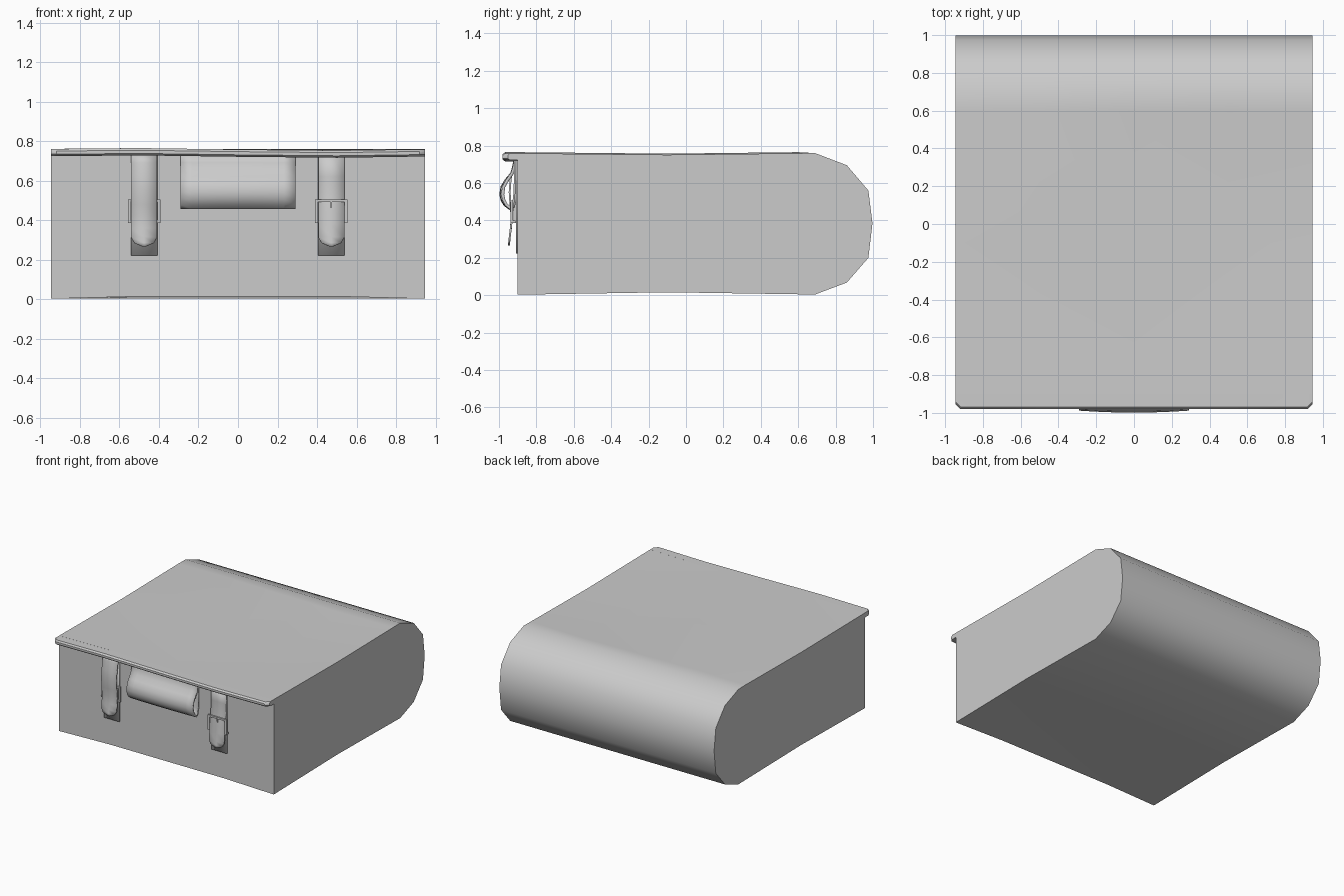
import bpy, bmesh
from mathutils import Vector

if "Cube" in bpy.data.objects:
    bpy.data.objects.remove(bpy.data.objects["Cube"])


def finish(name, bm, angle=0.7):
    bmesh.ops.recalc_face_normals(bm, faces=bm.faces)
    me = bpy.data.meshes.new(name)
    bm.to_mesh(me)
    bm.free()
    ob = bpy.data.objects.new(name, me)
    bpy.context.collection.objects.link(ob)
    bpy.ops.object.select_all(action='DESELECT')
    ob.select_set(True)
    bpy.context.view_layer.objects.active = ob
    bpy.ops.object.shade_smooth_by_angle(angle=angle)
    return ob


def loft(name, sections):
    """Skin closed sections and cap both ends."""
    bm = bmesh.new()
    rings = [[bm.verts.new(p) for p in s] for s in sections]
    n = len(rings[0])
    for a, b in zip(rings, rings[1:]):
        for i in range(n):
            j = (i + 1) % n
            bm.faces.new((a[i], a[j], b[j], b[i]))
    bm.faces.new(rings[0])
    bm.faces.new(rings[-1])
    return finish(name, bm)


def ribbon(name, x, path, thick=0.01, bow=0.0, cols=2):
    """Leather strip following (y, z, half width), optionally bowed forward."""
    bm = bmesh.new()
    rows = []
    for y, z, w in path:
        row = []
        for c in range(cols + 1):
            f = 2 * c / cols - 1
            out = bow * (1 - f * f) * max(0, -0.91 - y) / 0.08
            row.append(bm.verts.new((x + f * w, y - out, z)))
        rows.append(row)
    for a, b in zip(rows, rows[1:]):
        for i in range(cols):
            bm.faces.new((a[i], a[i + 1], b[i + 1], b[i]))
    ob = finish(name, bm, 0.9)
    mod = ob.modifiers.new("thickness", 'SOLIDIFY')
    mod.thickness = thick
    mod.offset = 0
    return ob


def boxes(name, parts):
    """Several boxes (centre, size) in one object."""
    bm = bmesh.new()
    for centre, size in parts:
        vs = bmesh.ops.create_cube(bm, size=1)["verts"]
        bmesh.ops.scale(bm, vec=Vector(size), verts=vs)
        bmesh.ops.translate(bm, vec=Vector(centre), verts=vs)
    return finish(name, bm, 0.5)


# Gentle waviness of the top and bottom panels across the width
stations = [-0.945, -0.5, 0, 0.5, 0.945]
top_wave = [0.0, 0.004, -0.003, -0.008, -0.002]
bottom_wave = [0.0, 0.012, 0.012, 0.012, 0.0]

# Case body: rounded back, flat front
profile = [(-0.9, 0.003), (-0.1, 0.016), (0.69, 0.004), (0.86, 0.068),
           (0.975, 0.2), (0.997, 0.385), (0.975, 0.56), (0.86, 0.695),
           (0.69, 0.76), (0.6, 0.761), (-0.1, 0.753), (-0.9, 0.761)]
sections = []
for x, t, b in zip(stations, top_wave, bottom_wave):
    sec = []
    for i, (y, z) in enumerate(profile):
        dz = b if i in (0, 1) else t if i in (9, 10, 11) else 0
        sec.append((x, y, z + dz))
    sections.append(sec)
loft("case_body", sections)

# Lid lip overhanging the front, clipped at its corners
lip = [(-0.9, 0.724), (0.012, 0.724), (0, 0.734), (0, 0.75),
       (0.012, 0.761), (-0.9, 0.761)]
lip_x = [-0.945, -0.918, -0.5, 0, 0.5, 0.918, 0.945]
lip_wave = [0, 0, 0.004, -0.003, -0.008, -0.002, -0.002]
sections = []
for x, t in zip(lip_x, lip_wave):
    front = -0.953 if abs(x) > 0.94 else -0.98
    sections.append([(x, y if y < -0.5 else front + y, z + t) for y, z in lip])
loft("lid_lip", sections)

# Carrying handle: padded loop hanging under the lip
loop = [(-0.912, 0.73), (-0.917, 0.69), (-0.93, 0.65), (-0.955, 0.615),
        (-0.974, 0.58), (-0.98, 0.54), (-0.974, 0.51), (-0.96, 0.483),
        (-0.938, 0.464), (-0.922, 0.475), (-0.914, 0.52), (-0.911, 0.6),
        (-0.91, 0.725)]
ribbon("handle", 0, [(y, z, 0.29) for y, z in loop], 0.016, 0.012, 10)

# Backing straps against the front panel
for side, x in (("left", -0.475), ("right", 0.472)):
    ribbon("backing_strap_" + side, x,
           [(-0.904, 0.73, 0.067), (-0.904, 0.222, 0.067)], 0.01)

# Front straps with tapered tips: left hangs loose, right is buckled
tip = [(-0.942, 0.315, 0.066), (-0.945, 0.285, 0.05), (-0.947, 0.267, 0.008)]
left = [(-0.914, 0.735), (-0.925, 0.69), (-0.938, 0.62), (-0.943, 0.55),
        (-0.938, 0.48), (-0.932, 0.42), (-0.936, 0.36)]
right = [(-0.914, 0.735), (-0.915, 0.62), (-0.918, 0.54), (-0.924, 0.49),
         (-0.93, 0.44), (-0.934, 0.38)]
ribbon("strap_left", -0.475, [(y, z, 0.066) for y, z in left] + tip)
ribbon("strap_right", 0.472, [(y, z, 0.066) for y, z in right] + tip)

# Buckle frames: left behind its strap, right in front with a pin
for side, x, y in (("left", -0.475, -0.916), ("right", 0.472, -0.932)):
    parts = [((x + s * 0.075, y, 0.446), (0.015, 0.013, 0.12)) for s in (-1, 1)]
    parts.append(((x, y, 0.499), (0.165, 0.013, 0.014)))
    parts.append(((x, -0.918, 0.393), (0.165, 0.013, 0.014)))
    if side == "right":
        parts.append(((x, y - 0.004, 0.48), (0.008, 0.008, 0.036)))
    boxes("buckle_" + side, parts)
